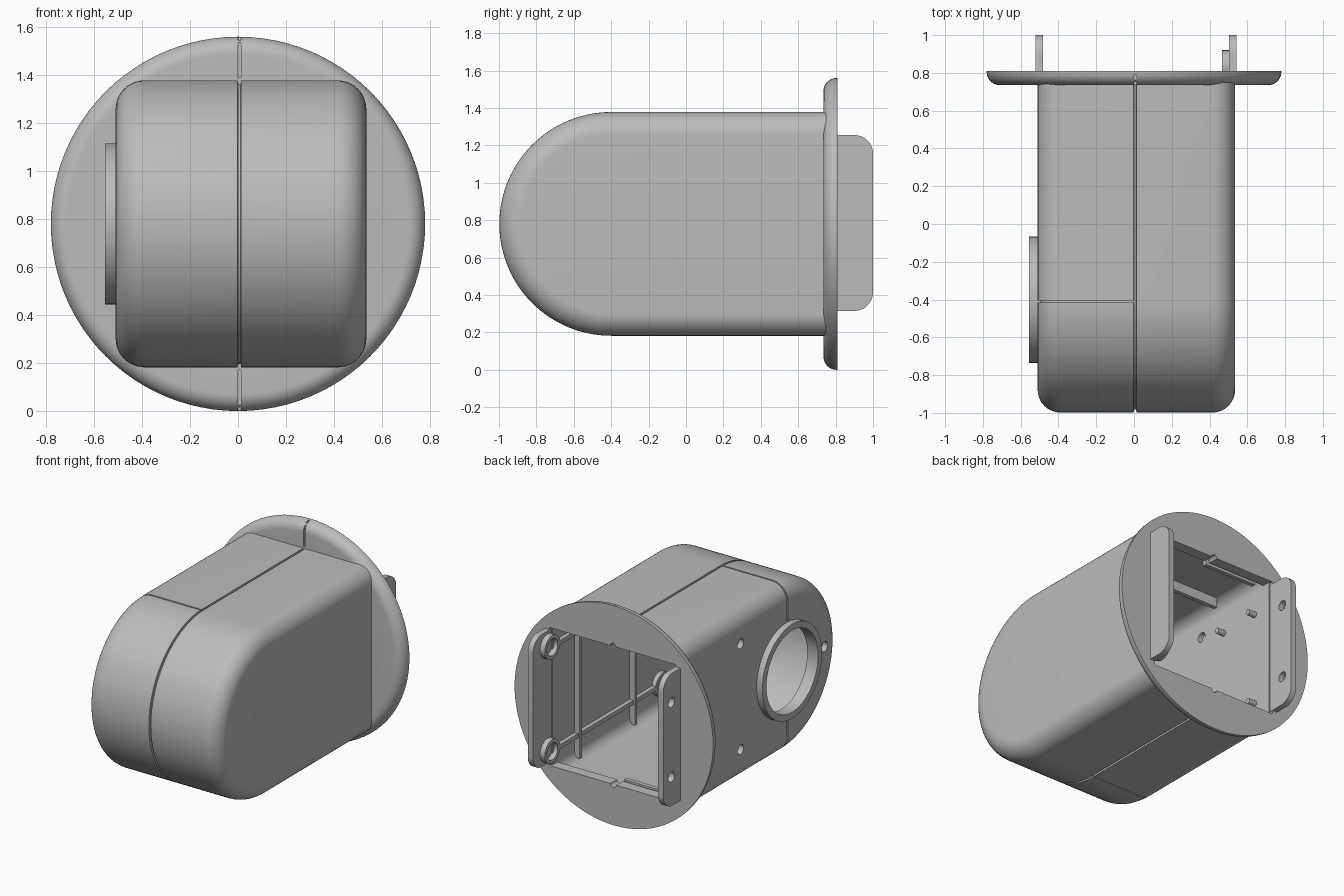
import bpy, bmesh
from math import sin, cos, pi, radians

old = bpy.data.objects.get("Cube")
if old:
    bpy.data.objects.remove(old)

grey = bpy.data.materials.new("light_grey")
grey.use_nodes = True
grey.diffuse_color = (0.5, 0.5, 0.5, 1)
grey.node_tree.nodes["Principled BSDF"].inputs["Base Color"].default_value = (0.5, 0.5, 0.5, 1)

MID_Z = 0.78
LEFT, RIGHT = 0.535, -0.51      # outer side walls
WALL = 0.04
RADIUS = 0.598                  # round nose
NOSE_Y = -0.4


def loft(name, rings):
    """Skin a row of closed point rings and cap both ends."""
    bm = bmesh.new()
    rows = [[bm.verts.new(p) for p in ring] for ring in rings]
    n = len(rows[0])
    for a, b in zip(rows, rows[1:]):
        for i in range(n):
            j = (i + 1) % n
            bm.faces.new((a[i], a[j], b[j], b[i]))
    bm.faces.new(rows[0])
    bm.faces.new(rows[-1][::-1])
    bmesh.ops.recalc_face_normals(bm, faces=bm.faces)
    mesh = bpy.data.meshes.new(name)
    bm.to_mesh(mesh)
    bm.free()
    ob = bpy.data.objects.new(name, mesh)
    bpy.context.collection.objects.link(ob)
    mesh.materials.append(grey)
    return ob


def box(name, x0, x1, y0, y1, z0, z1):
    return loft(name, [[(x, y0, z0), (x, y1, z0), (x, y1, z1), (x, y0, z1)] for x in (x0, x1)])


def disc(name, x0, x1, y, z, r, n=32):
    """Cylinder lying along x."""
    ring = [(y + r * cos(2 * pi * i / n), z + r * sin(2 * pi * i / n)) for i in range(n)]
    return loft(name, [[(x, *p) for p in ring] for x in (x0, x1)])


def cut(ob, *cutters):
    """Subtract the cutters, then remove them."""
    for c in cutters:
        mod = ob.modifiers.new("cut", "BOOLEAN")
        mod.operation, mod.solver, mod.object = "DIFFERENCE", "EXACT", c
        bpy.context.view_layer.update()
        graph = bpy.context.evaluated_depsgraph_get()
        mesh = bpy.data.meshes.new_from_object(ob.evaluated_get(graph))
        ob.modifiers.clear()
        ob.data = mesh
        bpy.data.objects.remove(c)
    return ob


def capsule(name, inset, back, seam=False):
    """Round-nosed block with filleted sides, shrunk by inset."""
    fillet, steps, arc = 0.12 - inset, 10, 56
    x0, x1 = RIGHT + inset, LEFT - inset
    curve = [(fillet * (1 - cos(t)), fillet * (1 - sin(t)))
             for t in (pi / 2 * i / steps for i in range(steps + 1))]
    stations = [(x0 + u, v) for u, v in curve]
    if seam:
        stations += [(-0.002, 0), (0, 0.015), (0.011, 0.015), (0.013, 0)]
    stations += [(x1 - u, v) for u, v in reversed(curve)]
    rings = []
    for x, d in stations:
        r = RADIUS - inset - d
        ring = [(x, back, MID_Z - r)]
        ring += [(x, NOSE_Y - r * sin(pi * i / arc), MID_Z - r * cos(pi * i / arc))
                 for i in range(arc + 1)]
        rings.append(ring + [(x, back, MID_Z + r)])
    return loft(name, rings)


# Hollow housing with seams, lens opening and screw holes
housing = capsule("housing", 0, 0.79, seam=True)
cross_seam = cut(box("cross_seam", -0.7, 0.004, -0.416, -0.406, 0, 1.6),
                 capsule("seam_core", 0.014, 0.9))
cut(housing, cross_seam, capsule("cavity", WALL, 0.95),
    disc("lens_opening", -0.7, -0.4, NOSE_Y, MID_Z, 0.29, 64))
for y, z in ((0.116, 1.16), (0.116, 0.41), (-0.826, MID_Z)):
    cut(housing, disc("screw_hole", -0.7, -0.4, y, z, 0.035, 20))

# Lens bezel
bezel = cut(disc("lens_bezel", -0.555, -0.49, NOSE_Y, MID_Z, 0.335, 72),
            disc("bezel_hole", -0.7, -0.4, NOSE_Y, MID_Z, 0.29, 64))

# Round mounting flange with a rounded front rim
def circle(y, r, n=96):
    return [(r * cos(2 * pi * i / n), y, MID_Z + r * sin(2 * pi * i / n)) for i in range(n)]

rim = [circle(0.805 - 0.07 * sin(t), 0.71 + 0.07 * cos(t))
       for t in (pi / 2 * i / 10 for i in range(11))]
flange = loft("flange", [circle(0.81, 0.78)] + rim)
cut(flange, box("opening", -0.485, 0.505, 0.6, 0.95, 0.29, 1.27))
for z0, z1 in ((-0.1, 0.17), (1.39, 1.7)):
    cut(flange, box("flange_seam", -0.001, 0.012, 0.7, 0.752, z0, z1))
for z0, z1 in ((-0.1, 0.015), (1.545, 1.7)):
    cut(flange, box("rim_seam", -0.001, 0.012, 0.7, 0.79, z0, z1))
for z in (0.29, 1.27):
    notch = [(0.005 + 0.022 * cos(pi * i / 8), z + 0.022 * sin(pi * i / 8)) for i in range(16)]
    cut(flange, loft("notch", [[(x, y, h) for x, h in notch] for y in (0.6, 0.95)]))


# Rear mounting tabs
def tab(name, x0, x1):
    r, y1, z0, z1 = 0.1, 1.0, 0.315, 1.255
    arc = [pi / 2 * i / 10 for i in range(11)]
    side = [(0.74, z0)]
    side += [(y1 - r + r * sin(t), z0 + r - r * cos(t)) for t in arc]
    side += [(y1 - r + r * cos(t), z1 - r + r * sin(t)) for t in arc]
    side.append((0.74, z1))
    return loft(name, [[(x, *p) for p in side] for x in (x0, x1)])

right_tab = tab("right_tab", -0.522, -0.482)
left_tab = tab("left_tab", 0.503, 0.543)
for z in (1.05, 0.52):
    cut(right_tab, disc("tab_hole", -0.6, -0.4, 0.91, z, 0.035, 20))

# Screw bosses on the left inner wall, joined by long ribs
for z in (0.41, 1.15):
    for y, x1 in ((0.835, 0.51), (-0.41, 0.51)):
        cut(disc("screw_boss", 0.465, x1, y, z, 0.085),
            disc("boss_hole", 0.4, 0.6, y, z, 0.06))
    box("long_rib", 0.465, 0.505, -0.33, 0.755, z - 0.015, z + 0.015)

# Upright ribs on the left wall, cross ribs on the floor and ceiling
for y in (-0.1, 0.52):
    box("upright_rib", 0.455, 0.505, y, y + 0.025, 0.25, 1.31)
for y in (0.3, 0.68):
    for z0, z1 in ((0.215, 0.29), (1.27, 1.345)):
        box("cross_rib", -0.42, -0.01, y, y + 0.03, z0, z1)

# Locating pegs on the right inner wall
for y in (0.34, 0.65):
    for z in (0.43, 1.09):
        disc("locating_peg", -0.49, -0.41, y, z, 0.02, 16)

# Smooth shading with crisp edges
for ob in bpy.context.collection.objects:
    ob.select_set(ob.type == "MESH" and grey.name in ob.data.materials)
bpy.context.view_layer.objects.active = housing
bpy.ops.object.shade_smooth_by_angle(angle=radians(30))
